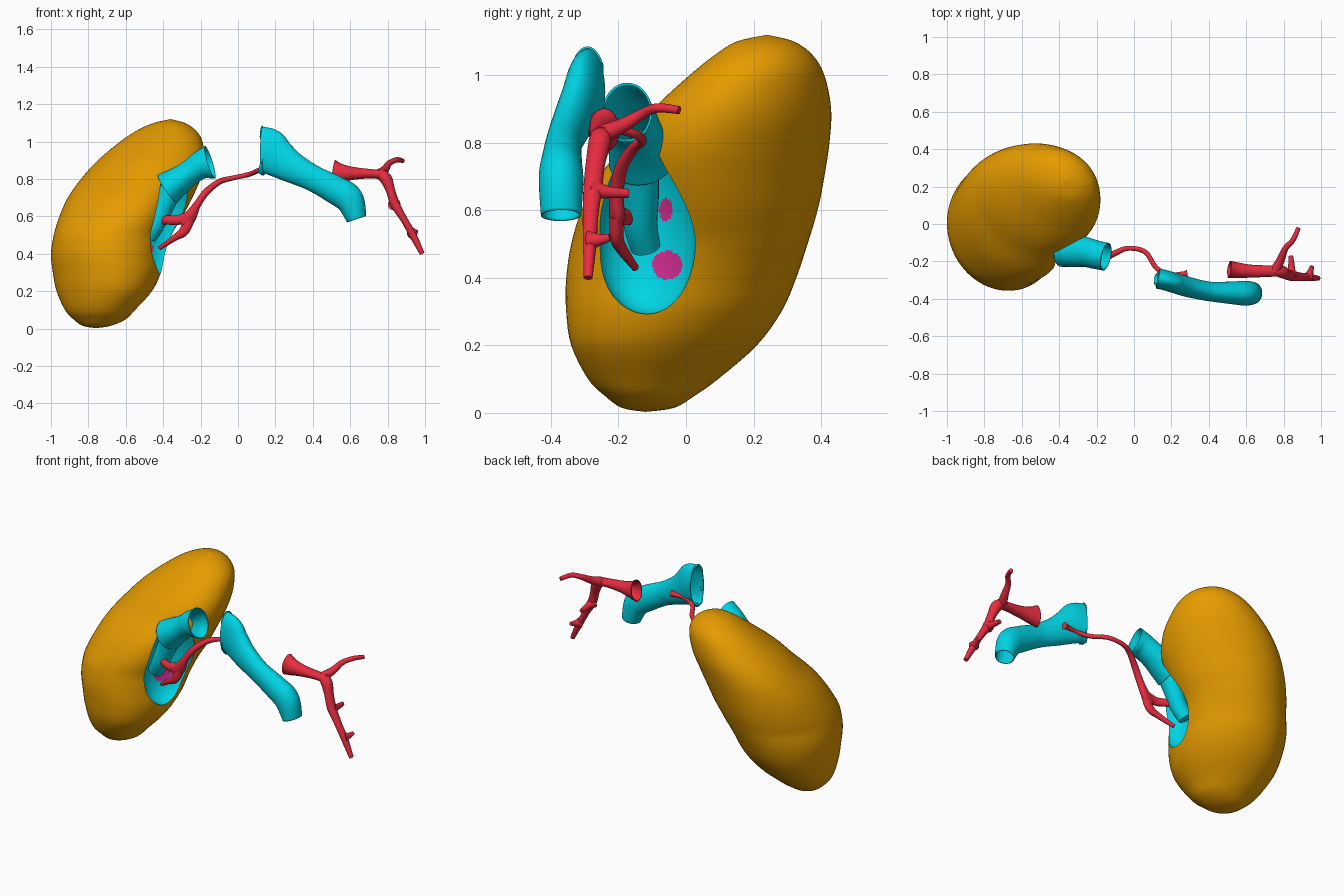
import bpy, bmesh
from math import cos, sin, pi, radians, exp
from mathutils import Vector, Matrix

cube = bpy.data.objects.get("Cube")
if cube:
    bpy.data.objects.remove(cube, do_unlink=True)


def make_material(name, rgb):
    mat = bpy.data.materials.new(name)
    mat.use_nodes = True
    color = (*rgb, 1)
    mat.diffuse_color = color
    mat.node_tree.nodes["Principled BSDF"].inputs["Base Color"].default_value = color
    return mat


AMBER = make_material("amber tissue", (0.79, 0.33, 0))
CYAN = make_material("cyan vein", (0, 0.66, 0.78))
RED = make_material("red artery", (0.8, 0.025, 0.05))
MAGENTA = make_material("magenta opening", (0.6, 0.025, 0.26))


def smooth_rows(rows, steps):
    """Catmull-Rom interpolation through rows of numbers."""
    pts = [rows[0], *rows, rows[-1]]
    out = []
    for a, b, c, d in zip(pts, pts[1:], pts[2:], pts[3:]):
        for s in range(steps):
            t = s / steps
            out.append([0.5 * (2 * q + (r - p) * t + (2 * p - 5 * q + 4 * r - u) * t ** 2
                               + (3 * q - p - 3 * r + u) * t ** 3)
                        for p, q, r, u in zip(a, b, c, d)])
    return out + [list(rows[-1])]


def add_object(name, bm, materials):
    mesh = bpy.data.meshes.new(name)
    bm.to_mesh(mesh)
    bm.free()
    for mat in materials:
        mesh.materials.append(mat)
    obj = bpy.data.objects.new(name, mesh)
    bpy.context.collection.objects.link(obj)
    return obj


def activate(obj):
    bpy.ops.object.select_all(action='DESELECT')
    obj.select_set(True)
    bpy.context.view_layer.objects.active = obj


def shade(obj):
    activate(obj)
    bpy.ops.object.shade_smooth_by_angle(angle=radians(45))


def loft(rings, capped):
    """Skin a row of rings, optionally closing both ends."""
    bm = bmesh.new()
    rows = [[bm.verts.new(p) for p in ring] for ring in rings]
    n = len(rows[0])
    for low, high in zip(rows, rows[1:]):
        for i in range(n):
            j = (i + 1) % n
            bm.faces.new((low[i], low[j], high[j], high[i]))
    if capped:
        bm.faces.new(rows[0][::-1])
        bm.faces.new(rows[-1])
    bmesh.ops.remove_doubles(bm, verts=bm.verts[:], dist=1e-5)
    bmesh.ops.recalc_face_normals(bm, faces=bm.faces[:])
    return bm


def tube(name, rows, mat, hollow=False, sides=24):
    """Vessel along rows of x, y, z, side radius, upright radius."""
    rows = [r if len(r) == 5 else (*r, r[3]) for r in rows]
    path = smooth_rows(rows, 8)
    centers = [Vector(p[:3]) for p in path]
    side = Vector((0, 1, 0))
    rings = []
    for i, c in enumerate(centers):
        tangent = (centers[min(i + 1, len(path) - 1)] - centers[max(i - 1, 0)]).normalized()
        side = (side - tangent * side.dot(tangent)).normalized()
        up = tangent.cross(side)
        angles = [2 * pi * k / sides for k in range(sides)]
        rings.append([c + side * path[i][3] * cos(a) + up * path[i][4] * sin(a) for a in angles])
    obj = add_object(name, loft(rings, not hollow), [mat])
    if hollow:
        wall = obj.modifiers.new("wall", 'SOLIDIFY')
        wall.thickness = 0.006
        wall.offset = -1
    shade(obj)


# Bean-shaped body: height, x extent, y extent of each level
levels = [
    (0.003, -.76, -.76, -.12, -.12), (.015, -.83, -.68, -.19, -.035),
    (.05, -.88, -.60, -.24, .025), (.1, -.925, -.55, -.29, .095),
    (.2, -.97, -.46, -.34, .21), (.3, -.99, -.41, -.355, .283),
    (.4, -1, -.385, -.355, .327), (.5, -.985, -.35, -.34, .36),
    (.6, -.955, -.29, -.31, .39), (.7, -.91, -.24, -.26, .41),
    (.8, -.84, -.2, -.18, .425), (.9, -.75, -.18, -.1, .43),
    (1, -.63, -.19, .01, .41), (1.06, -.54, -.225, .085, .375),
    (1.1, -.45, -.285, .15, .32), (1.12, -.36, -.36, .24, .24)]
SIDES = 72
rings = []
for z, x0, x1, y0, y1 in smooth_rows(levels, 4):
    skew = -.17 * min(1, abs(z - .5) / .3)
    ring = []
    for k in range(SIDES):
        a = 2 * pi * k / SIDES
        p = Vector(((x0 + x1) / 2 + (x1 - x0) / 2 * cos(a),
                    (y0 + y1) / 2 + (y1 - y0) / 2 * sin(a + skew), z))
        # Soft dent around the hollow
        d = p - Vector((-.33, -.14, .62))
        dent = .045 * exp(-(d.x ** 2 + d.y ** 2) / .02 - d.z ** 2 / .045)
        ring.append(p + Vector((-.8, .6, 0)) * dent)
    rings.append(ring)
body_materials = [AMBER, CYAN, MAGENTA]
body = add_object("organ_body", loft(rings, False), body_materials)

# Egg-shaped hollow on the inner side, lined in cyan with two magenta openings
bm = bmesh.new()
bmesh.ops.create_uvsphere(bm, u_segments=160, v_segments=120, radius=1)
for v in bm.verts:
    v.co.y *= 1 - .25 * v.co.z
bm.transform(Matrix.Translation((-.38, -.12, .57)) @ Matrix.Rotation(radians(10), 4, 'Y')
             @ Matrix.Rotation(radians(-30), 4, 'Z') @ Matrix.Diagonal((.13, .15, .28, 1)))
openings = [(-.055, .437, .045, .042), (-.06, .603, .02, .034)]
for face in bm.faces:
    c = face.calc_center_median()
    near = any(((c.y - y) / ry) ** 2 + ((c.z - z) / rz) ** 2 < 1 for y, z, ry, rz in openings)
    face.material_index = 2 if c.x < -.375 and near else 1
cutter = add_object("hollow_cutter", bm, body_materials)
cutter.hide_render = True
cut = body.modifiers.new("hollow", 'BOOLEAN')
cut.operation = 'DIFFERENCE'
cut.solver = 'EXACT'
cut.object = cutter
activate(body)
bpy.ops.object.modifier_apply(modifier=cut.name)
bpy.data.objects.remove(cutter, do_unlink=True)
shade(body)

# Veins: short flared trunk at the hollow, its inner branch, and the outer segment
tube("inner_vein", [(-.375, -.13, .75, .1, .092), (-.325, -.14, .785, .09, .077),
                    (-.26, -.15, .832, .08, .068), (-.2, -.165, .873, .076, .075),
                    (-.15, -.175, .89, .075, .092)], CYAN, True, 40)
tube("inner_vein_branch", [(-.35, -.14, .76, .06), (-.4, -.135, .65, .055),
                           (-.44, -.135, .56, .05), (-.48, -.12, .49, .045)], CYAN)
tube("outer_vein", [(.128, -.292, .95, .054, .13), (.165, -.3, .946, .054, .122),
                    (.215, -.315, .91, .054, .104), (.29, -.337, .862, .054, .084),
                    (.4, -.36, .805, .052, .07), (.52, -.368, .742, .06, .076),
                    (.595, -.37, .69, .066, .077), (.634, -.37, .585, .06, .054)],
     CYAN, True, 40)

# Inner artery: long thin trunk splitting into two twigs
tube("inner_artery", [(.285, -.265, .87, .02), (.26, -.268, .87, .014), (.19, -.27, .865, .013),
                      (.12, -.235, .85, .013), (.06, -.15, .825, .013), (-.03, -.13, .805, .013),
                      (-.1, -.155, .785, .016), (-.17, -.19, .73, .019),
                      (-.22, -.205, .66, .021), (-.262, -.205, .59, .022, .036),
                      (-.3, -.205, .56, .018, .024)], RED)
tube("inner_artery_upper_twig", [(-.26, -.205, .595, .022, .03), (-.33, -.2, .58, .02, .026),
                                 (-.41, -.16, .577, .016, .022), (-.455, -.11, .53, .011)], RED)
tube("inner_artery_lower_twig", [(-.26, -.205, .585, .021, .03), (-.29, -.205, .52, .02, .026),
                                 (-.34, -.19, .485, .017), (-.42, -.15, .43, .011)], RED)

# Outer artery: flared mouth, rising branch, descending branch and stubs
tube("outer_artery", [(.51, -.242, .837, .046, .066), (.55, -.247, .832, .042, .05),
                      (.62, -.252, .83, .035, .034), (.71, -.252, .828, .031, .025),
                      (.785, -.25, .822, .03, .025)], RED, True)
tube("outer_artery_rising_branch", [(.755, -.248, .825, .028), (.785, -.19, .85, .022),
                                    (.81, -.13, .885, .016), (.85, -.085, .903, .014),
                                    (.88, -.02, .897, .012)], RED)
tube("outer_artery_falling_branch", [(.745, -.25, .83, .024), (.788, -.255, .805, .033),
                                     (.815, -.268, .74, .029, .025), (.84, -.276, .665, .028, .025),
                                     (.89, -.283, .58, .023, .019), (.935, -.285, .5, .02),
                                     (.985, -.29, .4, .013)], RED)
tube("outer_artery_upper_stub", [(.835, -.275, .665, .034), (.842, -.24, .655, .02),
                                 (.838, -.17, .65, .013)], RED)
tube("outer_artery_lower_stub", [(.93, -.285, .51, .03), (.943, -.255, .513, .017),
                                 (.952, -.225, .52, .011)], RED)
